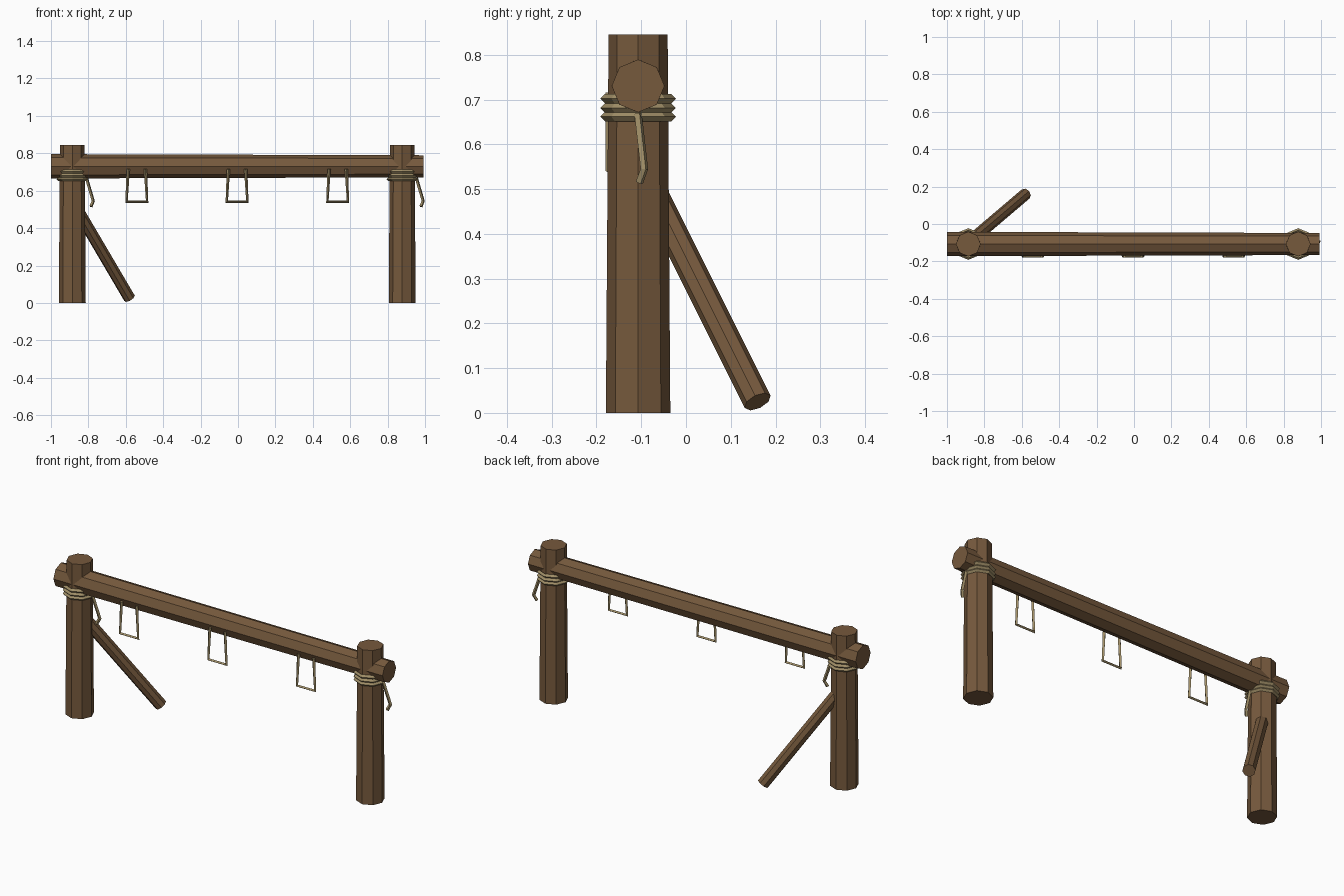
import bpy
from mathutils import Vector

cube = bpy.data.objects.get("Cube")
if cube:
    bpy.data.objects.remove(cube, do_unlink=True)


def make_material(name, rgb):
    mat = bpy.data.materials.new(name)
    mat.use_nodes = True
    mat.diffuse_color = (*rgb, 1)
    mat.node_tree.nodes["Principled BSDF"].inputs["Base Color"].default_value = (*rgb, 1)
    return mat


wood = make_material("brown wood", (0.18, 0.10, 0.046))
rope = make_material("tan rope", (0.35, 0.27, 0.135))


def finish(name, mat):
    obj = bpy.context.object
    obj.name = name
    obj.data.materials.clear()
    obj.data.materials.append(mat)
    return obj


def log(name, start, end, r_start, r_end, rotation):
    """Tapered eight-sided log between two points."""
    start, end = Vector(start), Vector(end)
    bpy.ops.mesh.primitive_cone_add(
        vertices=8, radius1=r_start, radius2=r_end, depth=(end - start).length,
        location=(start + end) / 2, rotation=rotation)
    return finish(name, wood)


def cord(name, points, radius):
    """Four-sided rope strand along a path."""
    curve = bpy.data.curves.new(name, "CURVE")
    curve.dimensions = "3D"
    curve.bevel_depth = radius
    curve.bevel_resolution = 0
    curve.use_fill_caps = True
    spline = curve.splines.new("POLY")
    spline.points.add(len(points) - 1)
    for p, co in zip(spline.points, points):
        p.co = (*co, 1)
    spline.use_smooth = False
    obj = bpy.data.objects.new(name, curve)
    bpy.context.collection.objects.link(obj)
    bpy.ops.object.select_all(action="DESELECT")
    obj.select_set(True)
    bpy.context.view_layer.objects.active = obj
    bpy.ops.object.convert(target="MESH")
    return finish(name, rope)


Y = -0.107
UP = (0, 0, 0)

# Posts with their rope lashings and loose tails
for side, x in (("right", -0.886), ("left", 0.878)):
    log(side + "_post", (x, Y, 0), (x, Y, 0.845), 0.072, 0.066, UP)
    for i, z in enumerate((0.662, 0.681, 0.702)):
        bpy.ops.mesh.primitive_torus_add(
            major_segments=8, minor_segments=4, major_radius=0.074,
            minor_radius=0.0105, location=(x, Y, z))
        finish(f"{side}_lashing_{i + 1}", rope)
    cord(side + "_rope_tail",
         [(x + 0.076, Y, 0.668), (x + 0.112, Y + 0.014, 0.545), (x + 0.1, Y + 0.003, 0.515)],
         0.009)

# Crossbeam
log("crossbeam", (-1, Y, 0.73), (0.993, Y, 0.731), 0.065, 0.059, (0, 1.5708, 0))

# Diagonal brace leaning on the right post
foot, head = Vector((-0.58, 0.16, 0.025)), Vector((-0.874, -0.09, 0.525))
log("brace", foot, head, 0.032, 0.032, (head - foot).to_track_quat("Z", "Y").to_euler())

# Hanging rope loops on the front of the beam
for i, x in enumerate((-0.541, -0.005, 0.533)):
    cord(f"hanging_loop_{i + 1}",
         [(x - 0.046, Y - 0.064, 0.716), (x - 0.055, Y - 0.064, 0.541),
          (x + 0.055, Y - 0.064, 0.541), (x + 0.046, Y - 0.064, 0.716)], 0.009)
